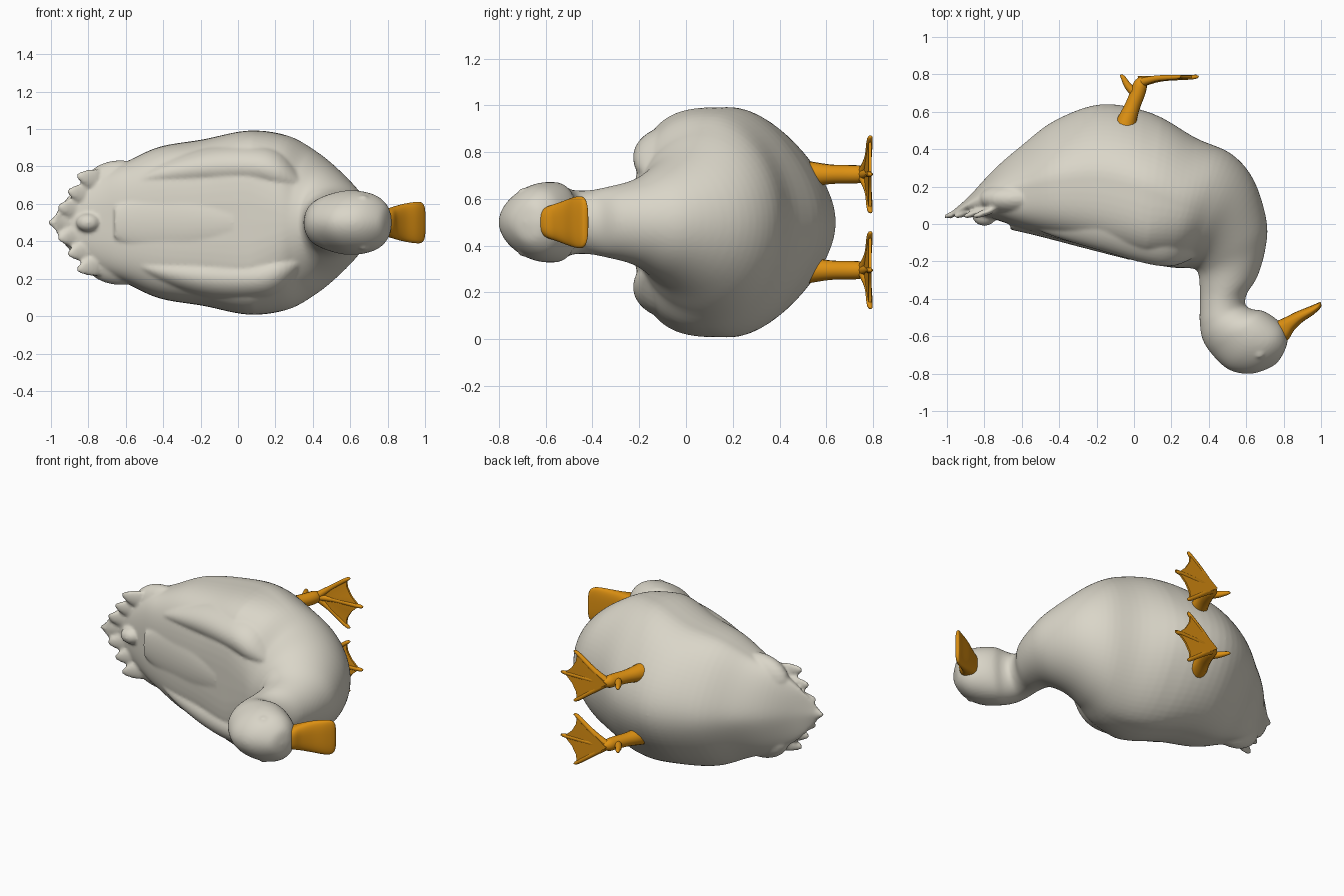
import bpy, bmesh, math
from mathutils import Vector

if "Cube" in bpy.data.objects:
    bpy.data.objects.remove(bpy.data.objects["Cube"])

def material(name, rgb):
    m = bpy.data.materials.new(name)
    m.diffuse_color = (*rgb, 1)
    m.use_nodes = True
    m.node_tree.nodes["Principled BSDF"].inputs["Base Color"].default_value = m.diffuse_color
    return m

FEATHER = material("pale feather", (0.70, 0.67, 0.58))
ORANGE = material("orange skin", (0.72, 0.28, 0.006))
MID = 0.5  # z of the symmetry plane (the bird lies on its side, feet toward +y)

def finish(name, bm, mat, angle=60):
    bmesh.ops.recalc_face_normals(bm, faces=bm.faces)
    me = bpy.data.meshes.new(name)
    bm.to_mesh(me)
    bm.free()
    me.materials.append(mat)
    ob = bpy.data.objects.new(name, me)
    bpy.context.collection.objects.link(ob)
    bpy.ops.object.select_all(action='DESELECT')
    ob.select_set(True)
    bpy.context.view_layer.objects.active = ob
    bpy.ops.object.shade_smooth_by_angle(angle=math.radians(angle))
    return ob

def skin(bm, rings):
    rings = [[bm.verts.new(p) for p in r] for r in rings]
    n = len(rings[0])
    for a, b in zip(rings, rings[1:]):
        for i in range(n):
            bm.faces.new((a[i], a[(i + 1) % n], b[(i + 1) % n], b[i]))
    bm.faces.new(rings[0])
    bm.faces.new(rings[-1])

def spline(stations, steps):
    pts = [Vector(s) for s in stations]
    out = []
    for i in range(len(pts) - 1):
        p0, p1, p2, p3 = pts[max(i - 1, 0)], pts[i], pts[i + 1], pts[min(i + 2, len(pts) - 1)]
        for k in range(steps):
            t = k / steps
            out.append(0.5 * (2 * p1 + (p2 - p0) * t + (2 * p0 - 5 * p1 + 4 * p2 - p3) * t * t
                              + (3 * p1 - p0 - 3 * p2 + p3) * t ** 3))
    return out + [pts[-1]]

def loft(name, stations, mat, n=40, steps=5, power=1.0, shape=None):
    """Each station: belly x, y, back x, y, half width, sideways offset."""
    rings = []
    for ax, ay, bx, by, w, off in spline(stations, steps):
        ring = []
        back, keel = shape((ax + bx) / 2, (ay + by) / 2) if shape else (power, 0)
        for i in range(n):
            a = 2 * math.pi * i / n
            c, s = math.cos(a), math.sin(a)
            p = back if c < 0 else power
            c = math.copysign(abs(c) ** p, c)
            s = math.copysign(abs(s) ** p, s)
            k = 1 + keel * (max(c, 0) ** 1.7 if keel < 0 else c)
            ring.append(((ax + bx) / 2 + (ax - bx) / 2 * c,
                         (ay + by) / 2 + (ay - by) / 2 * c, MID + off + max(w, .003) * s * k))
        rings.append(ring)
    bm = bmesh.new()
    skin(bm, rings)
    return finish(name, bm, mat)

def tube(bm, path, n=14):
    """Each point: x, y, z, radius."""
    path = spline(path, 4)
    rings = []
    for i, p in enumerate(path):
        d = path[min(i + 1, len(path) - 1)] - path[max(i - 1, 0)]
        d = Vector(d[:3]).normalized()
        u = d.cross(Vector((0.1, 0.05, 1))).normalized()
        v = d.cross(u)
        c = Vector(p[:3])
        rings.append([c + p[3] * (u * math.cos(2 * math.pi * k / n) + v * math.sin(2 * math.pi * k / n))
                      for k in range(n)])
    skin(bm, rings)

def blob(name, center, radii, mat):
    bm = bmesh.new()
    bmesh.ops.create_uvsphere(bm, u_segments=24, v_segments=14, radius=1)
    for v in bm.verts:
        v.co = Vector(c + r * k for c, r, k in zip(center, radii, v.co))
    return finish(name, bm, mat)

def clamp(v):
    return min(max(v, 0), 1)

def body_shape(x, y):
    """Boxy back and keeled belly on the trunk, full cheeks on the head."""
    trunk = clamp((.40 - x) / .3) * clamp((x + .95) / .3)
    tail = clamp((-.25 - x) / .4)
    return 1 - .40 * trunk, (.2 * clamp((-.48 - y) / .1) if y < -.48
                             else -.28 * clamp((.36 - x) / .3) - .17 * tail)

# Body, neck and head as one loft from tail to face
feathered = [loft("body", [
    (-.97, .07, -.98, .03, .05, 0), (-.88, .15, -.90, .06, .16, 0),
    (-.75, .29, -.76, .03, .26, 0), (-.60, .42, -.60, -.025, .325, 0),
    (-.42, .555, -.42, -.078, .405, 0), (-.17, .64, -.20, -.135, .445, 0),
    (.10, .59, .02, -.20, .492, 0), (.33, .46, .20, -.232, .465, 0),
    (.52, .375, .28, -.235, .385, 0), (.64, .235, .33, -.243, .30, 0),
    (.708, .02, .345, -.27, .225, 0), (.703, -.13, .35, -.31, .18, 0),
    (.66, -.28, .353, -.38, .152, 0), (.605, -.37, .352, -.45, .137, 0),
    (.595, -.43, .352, -.53, .137, 0), (.63, -.455, .368, -.62, .153, 0),
    (.69, -.465, .42, -.70, .168, 0), (.75, -.50, .51, -.78, .165, 0),
    (.80, -.55, .63, -.80, .14, 0), (.82, -.61, .75, -.755, .085, 0),
    (.817, -.65, .80, -.69, .015, 0)], FEATHER, n=72, shape=body_shape)]

# Fanned tail feathers, the curl on the rump and the feathers crossing the back
for k in range(-3, 4):
    tip = -1.01 + .05 * abs(k)
    feathered.append(loft("tail_feather", [
        (-.50, .26, -.52, .13, .08, .05 * k), (-.70, .17, -.71, .09, .08, .065 * k),
        (tip + .12, .11, tip + .11, .06, .06, .076 * k), (tip + .04, .07, tip + .04, .035, .04, .08 * k),
        (tip, .05, tip, .03, .012, .083 * k)], FEATHER, n=20, steps=4))
feathered.append(blob("rump_curl", (-.80, .045, MID), (.065, .055, .05), FEATHER))
feathered.append(loft("back_feathers", [
    (-.66, .00, -.66, -.03, .08, 0), (-.50, .04, -.51, -.065, .16, 0),
    (-.25, .05, -.27, -.128, .2, 0), (.0, .05, -.03, -.19, .18, 0)], FEATHER))

for s in (-1, 1):
    # Folded wing and rounded rear flank
    feathered.append(loft("wing", [
        (-.56, .07, -.57, -.01, .012, .215 * s), (-.40, .15, -.42, -.07, .07, .255 * s),
        (-.15, .22, -.17, -.145, .12, .29 * s), (.10, .20, .08, -.215, .13, .295 * s),
        (.26, .12, .22, -.222, .12, .26 * s), (.38, .00, .34, -.17, .04, .2 * s)], FEATHER))
    feathered.append(blob("rear_flank", (-.63, .135, MID + .185 * s), (.20, .09, .148), FEATHER))
    feathered.append(blob("eye", (.67, -.69, MID + .128 * s), (.028, .028, .02), FEATHER))

    # Leg and toes
    z = MID + .205 * s
    bm = bmesh.new()
    tube(bm, [(-.055, .46, z, .068), (-.045, .53, z, .056), (-.012, .62, z, .042),
              (.02, .70, z, .04), (.035, .75, z, .036), (.05, .785, z, .014)])
    tube(bm, [(.015, .69, z, .025), (-.03, .735, z, .02), (-.06, .785, z, .012), (-.075, .795, z, .003)])
    for tx, tz in [(.23, -.15), (.32, 0), (.23, .15)]:
        tube(bm, [(.035, .755, z, .025), (.05 + tx * .3, .778, z + tz * .45, .016),
                  (tx, .786, z + tz, .012), (tx + .02, .795, z + tz * 1.06, .003)])
    finish("leg_and_toes", bm, ORANGE)

    # Webbing with scalloped front edge
    bm = bmesh.new()
    edge = [(.23, -.15), (.235, -.10), (.265, -.05), (.32, 0), (.265, .05), (.235, .10), (.23, .15)]
    low = [bm.verts.new((x, .793, z + d)) for x, d in edge]
    high = [bm.verts.new((x, .781, z + d)) for x, d in edge]
    h0, h1 = bm.verts.new((.02, .79, z)), bm.verts.new((.03, .755, z))
    for i in range(len(edge) - 1):
        bm.faces.new((h0, low[i], low[i + 1]))
        bm.faces.new((h1, high[i + 1], high[i]))
        bm.faces.new((low[i], high[i], high[i + 1], low[i + 1]))
    for i in (0, -1):
        bm.faces.new((h0, h1, high[i], low[i]))
    finish("foot_web", bm, ORANGE, 30)

# Fuse all feathered parts into one soft surface
bpy.ops.object.select_all(action='DESELECT')
for ob in feathered:
    ob.select_set(True)
bird = feathered[0]
bpy.context.view_layer.objects.active = bird
bpy.ops.object.join()
fuse = bird.modifiers.new("fuse", 'REMESH')
fuse.mode, fuse.voxel_size, fuse.use_smooth_shade = 'VOXEL', 0.01, True
soft = bird.modifiers.new("soften", 'SMOOTH')
soft.factor, soft.iterations = 0.5, 4
for m in ("fuse", "soften"):
    bpy.ops.object.modifier_apply(modifier=m)

# Bill, flaring to a flat rounded tip
loft("bill", [
    (.70, -.515, .74, -.66, .055, 0), (.755, -.52, .82, -.622, .07, 0),
    (.81, -.498, .855, -.57, .085, 0), (.87, -.468, .90, -.525, .10, 0),
    (.94, -.44, .955, -.488, .11, 0), (.975, -.425, .985, -.462, .108, 0),
    (.993, -.418, .998, -.447, .09, 0), (1.0, -.42, 1.002, -.44, .06, 0)], ORANGE, power=.75)
